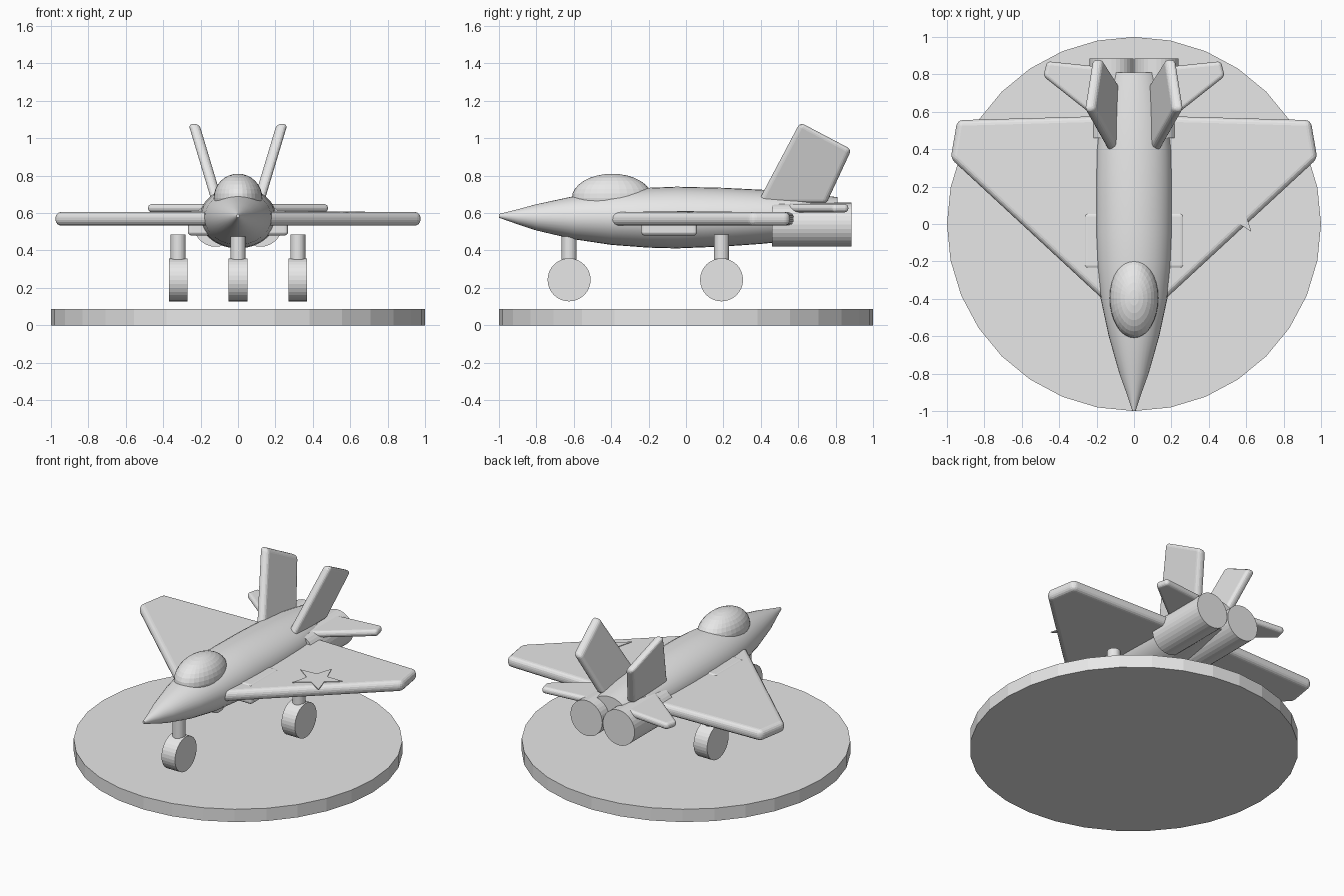
import bpy, bmesh, math
from mathutils import Matrix, Vector

if "Cube" in bpy.data.objects:
    bpy.data.objects.remove(bpy.data.objects["Cube"], do_unlink=True)

GREY = bpy.data.materials.new("plain grey")
GREY.use_nodes = True
GREY.diffuse_color = (0.8, 0.8, 0.8, 1)
GREY.node_tree.nodes["Principled BSDF"].inputs["Base Color"].default_value = (0.8, 0.8, 0.8, 1)


def finish(name, bm, bevel=0, smooth=False):
    bmesh.ops.recalc_face_normals(bm, faces=bm.faces)
    mesh = bpy.data.meshes.new(name)
    bm.to_mesh(mesh)
    bm.free()
    mesh.materials.append(GREY)
    obj = bpy.data.objects.new(name, mesh)
    bpy.context.collection.objects.link(obj)
    if bevel:
        mod = obj.modifiers.new("rounded edges", "BEVEL")
        mod.width, mod.segments, mod.limit_method = bevel, 4, "ANGLE"
    if smooth:
        bpy.ops.object.select_all(action="DESELECT")
        obj.select_set(True)
        bpy.context.view_layer.objects.active = obj
        bpy.ops.object.shade_smooth_by_angle(angle=math.radians(40))
    return obj


def cylinder(name, centre, radius, length, axis="Z", sides=32):
    turn = {"X": Matrix.Rotation(math.pi / 2, 4, "Y"),
            "Y": Matrix.Rotation(math.pi / 2, 4, "X"), "Z": Matrix()}[axis]
    bm = bmesh.new()
    bmesh.ops.create_cone(bm, cap_ends=True, segments=sides, radius1=radius, radius2=radius,
                          depth=length, matrix=Matrix.Translation(centre) @ turn)
    return finish(name, bm)


def slab(name, outline, offset, bevel=0):
    """Prism of a closed 3D outline, extruded by an offset."""
    bm = bmesh.new()
    face = bm.faces.new([bm.verts.new(p) for p in outline])
    out = bmesh.ops.extrude_face_region(bm, geom=[face], use_keep_orig=True)
    moved = [v for v in out["geom"] if isinstance(v, bmesh.types.BMVert)]
    bmesh.ops.translate(bm, verts=moved, vec=Vector(offset))
    return finish(name, bm, bevel)


# Display base
cylinder("display_base", (0, 0, 0.043), 1, 0.086)

# Fuselage: y, half width, half height, centre height
stations = [(-1, 0.008, 0.01, 0.585), (-0.9, 0.042, 0.04, 0.58), (-0.8, 0.078, 0.07, 0.577),
            (-0.6, 0.135, 0.115, 0.575), (-0.4, 0.178, 0.145, 0.575), (-0.2, 0.199, 0.16, 0.575),
            (-0.05, 0.205, 0.165, 0.576), (0.2, 0.205, 0.157, 0.578), (0.4, 0.2, 0.145, 0.58),
            (0.6, 0.178, 0.128, 0.583), (0.81, 0.13, 0.1, 0.585)]
bm = bmesh.new()
SIDES = 32
rings = []
for y, w, h, z in stations:
    angles = [2 * math.pi * i / SIDES for i in range(SIDES)]
    rings.append([bm.verts.new((w * math.cos(a), y, z + h * math.sin(a))) for a in angles])
for a, b in zip(rings, rings[1:]):
    for i in range(SIDES):
        j = (i + 1) % SIDES
        bm.faces.new((a[i], a[j], b[j], b[i]))
bm.faces.new(rings[0])
bm.faces.new(rings[-1])
finish("fuselage", bm, smooth=True)

# Canopy
bm = bmesh.new()
bmesh.ops.create_uvsphere(bm, u_segments=32, v_segments=16, radius=1,
                          matrix=Matrix.Translation((0, -0.395, 0.68)) @ Matrix.Diagonal((0.13, 0.215, 0.13, 1)))
finish("canopy", bm)

# Mirrored parts
wing_plan = [(0.05, -0.51), (0.98, 0.35), (0.945, 0.555), (0.05, 0.58)]
tail_plan = [(0.08, 0.47), (0.485, 0.79), (0.465, 0.87), (0.08, 0.83)]
fin_profile = [(0.38, 0.65), (0.61, 1.085), (0.885, 0.94), (0.75, 0.65)]
for side, s in (("left", 1), ("right", -1)):
    slab(side + "_wing", [(s * x, y, 0.533) for x, y in wing_plan], (0, 0, 0.072), 0.03)
    slab(side + "_tailplane", [(s * x, y, 0.604) for x, y in tail_plan], (0, 0, 0.044), 0.02)
    slab(side + "_tail_fin", [(s * (0.085 + 0.3 * (z - 0.67)), y, z) for y, z in fin_profile],
         (s * 0.058, 0, 0), 0.024)
    slab(side + "_intake", [(s * x, y, 0.48) for x, y in
                            ((0.1, -0.24), (0.268, -0.24), (0.268, 0.06), (0.1, 0.06))],
         (0, 0, 0.13), 0.02)
    cylinder(side + "_engine", (s * 0.12, 0.672, 0.538), 0.118, 0.426, "Y")

# Landing gear
for name, x, y in (("nose", 0, -0.625), ("left", 0.32, 0.19), ("right", -0.32, 0.19)):
    cylinder(name + "_strut", (x, y, 0.41), 0.04, 0.15)
    cylinder(name + "_wheel", (x, y, 0.243), 0.115, 0.1, "X")

# Star plate on the left wing
star = []
for i in range(10):
    r = 0.16 if i % 2 == 0 else 0.066
    a = math.radians(92 + 36 * i)
    star.append((0.529 + r * math.cos(a), 0.085 + r * math.sin(a), 0.603))
slab("wing_star", star, (0, 0, 0.006))
